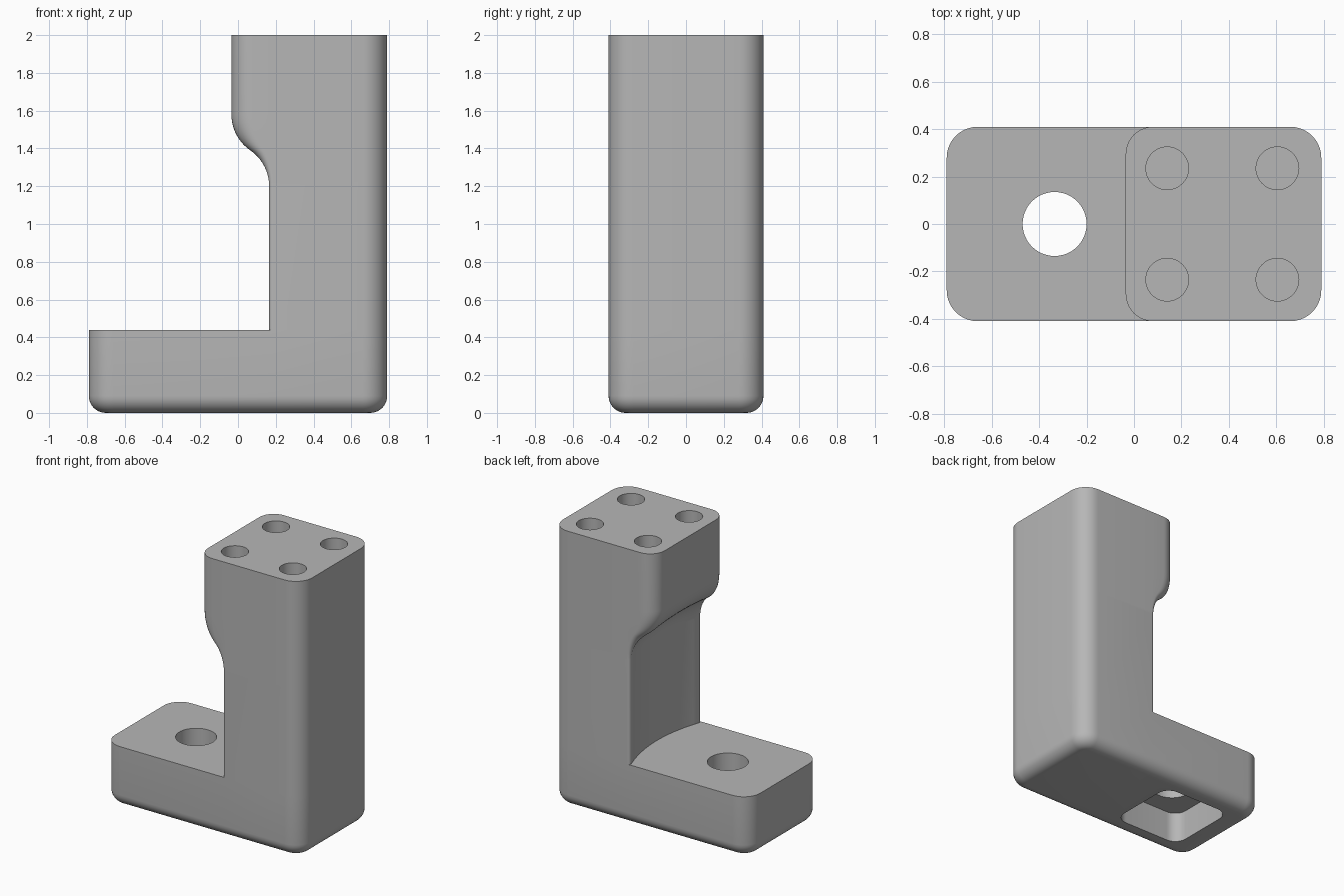
import bpy, bmesh
from math import sin, cos, pi, atan2

cube = bpy.data.objects.get("Cube")
if cube:
    bpy.data.objects.remove(cube)

grey = bpy.data.materials.new("plain grey")
grey.use_nodes = True
grey.diffuse_color = (0.47, 0.47, 0.47, 1)
grey.node_tree.nodes["Principled BSDF"].inputs["Base Color"].default_value = (0.47, 0.47, 0.47, 1)

HX, HY, R = 0.79, 0.41, 0.13      # half length, half width, corner radius
WALL, LIP = 0.165, -0.035         # recessed wall and overhanging head
SMALL, LARGE = 0.02, 0.115        # their corner radii
FIXED = WALL + SMALL              # where the step meets the sides


def corner(cx, cy, r, start, n=10):
    return [(cx + r * cos(start + pi / 2 * i / n), cy + r * sin(start + pi / 2 * i / n))
            for i in range(n + 1)]


def outline(left, r_left, sag=0.0, inset=0.0):
    """Rounded rectangle whose -x side may bow inward."""
    hx, hy, r = HX - inset, HY - inset, R - inset
    pts = corner(hx - r, hy - r, r, 0) + [(FIXED, hy)]
    pts += corner(left + r_left, hy - r_left, r_left, pi / 2)
    span = hy - r_left
    for i in range(1, 16):
        y = span * (1 - i / 8)
        pts.append((left + sag * (1 - (y / span) ** 2), y))
    pts += corner(left + r_left, r_left - hy, r_left, pi)
    pts += [(FIXED, -hy)] + corner(hx - r, r - hy, r, 1.5 * pi)
    return pts


def column(x):
    t = (x - LIP) / (WALL - LIP)
    return outline(x, LARGE + (SMALL - LARGE) * t, 0.07 * t)


def loft(name, rings):
    bm = bmesh.new()
    loops = [[bm.verts.new((x, y, z)) for x, y in pts] for z, pts in rings]
    n = len(loops[0])
    for a, b in zip(loops, loops[1:]):
        for i in range(n):
            j = (i + 1) % n
            bm.faces.new((a[i], a[j], b[j], b[i]))
    bm.faces.new(loops[0][::-1])
    bm.faces.new(loops[-1])
    bmesh.ops.remove_doubles(bm, verts=bm.verts, dist=1e-5)
    bmesh.ops.recalc_face_normals(bm, faces=bm.faces)
    mesh = bpy.data.meshes.new(name)
    bm.to_mesh(mesh)
    bm.free()
    mesh.materials.append(grey)
    ob = bpy.data.objects.new(name, mesh)
    bpy.context.collection.objects.link(ob)
    return ob


# Foot with rounded underside
rings = []
F = 0.09
for i in range(9):
    a = pi / 2 * i / 8
    ins = F * (1 - sin(a))
    rings.append((F * (1 - cos(a)), outline(ins - HX, R - ins, 0, ins)))
rings.append((0.44, outline(-HX, R)))

# Recessed column, S-shaped shoulder and head
rings.append((0.44, column(WALL)))
z0, z1 = 1.2, 1.58
dx, dz = (WALL - LIP) / 2, (z1 - z0) / 2
theta = 2 * atan2(dx, dz)
rad = dz / sin(theta)
for i in range(11):
    a = theta * i / 10
    rings.append((z0 + rad * sin(a), column(WALL - rad * (1 - cos(a)))))
for i in range(9, -1, -1):
    a = theta * i / 10
    rings.append((z1 - rad * sin(a), column(LIP + rad * (1 - cos(a)))))
rings.append((2.0, column(LIP)))
body = loft("bracket_body", rings)


def round_cutter(x, y, r, low, high):
    pts = [(x + r * cos(2 * pi * i / 48), y + r * sin(2 * pi * i / 48)) for i in range(48)]
    return loft("hole_cutter", [(low, pts), (high, pts)])


# Bolt holes in the head, through hole and square pocket in the foot
cutters = [round_cutter(x, y, 0.09, 1.6, 2.1) for x in (0.14, 0.605) for y in (-0.235, 0.235)]
cutters.append(round_cutter(-0.335, 0, 0.135, 0.1, 0.6))
P, PR, C = 0.27, 0.09, -0.335
k = P - PR
pocket = (corner(C + k, k, PR, 0) + corner(C - k, k, PR, pi / 2)
          + corner(C - k, -k, PR, pi) + corner(C + k, -k, PR, 1.5 * pi))
cutters.append(loft("pocket_cutter", [(-0.1, pocket), (0.22, pocket)]))

bpy.ops.object.select_all(action='DESELECT')
bpy.context.view_layer.objects.active = body
body.select_set(True)
for c in cutters:
    mod = body.modifiers.new("cut", 'BOOLEAN')
    mod.operation, mod.solver, mod.object = 'DIFFERENCE', 'EXACT', c
    bpy.ops.object.modifier_apply(modifier=mod.name)
    bpy.data.objects.remove(c)
bpy.ops.object.shade_smooth_by_angle(angle=pi / 6)
